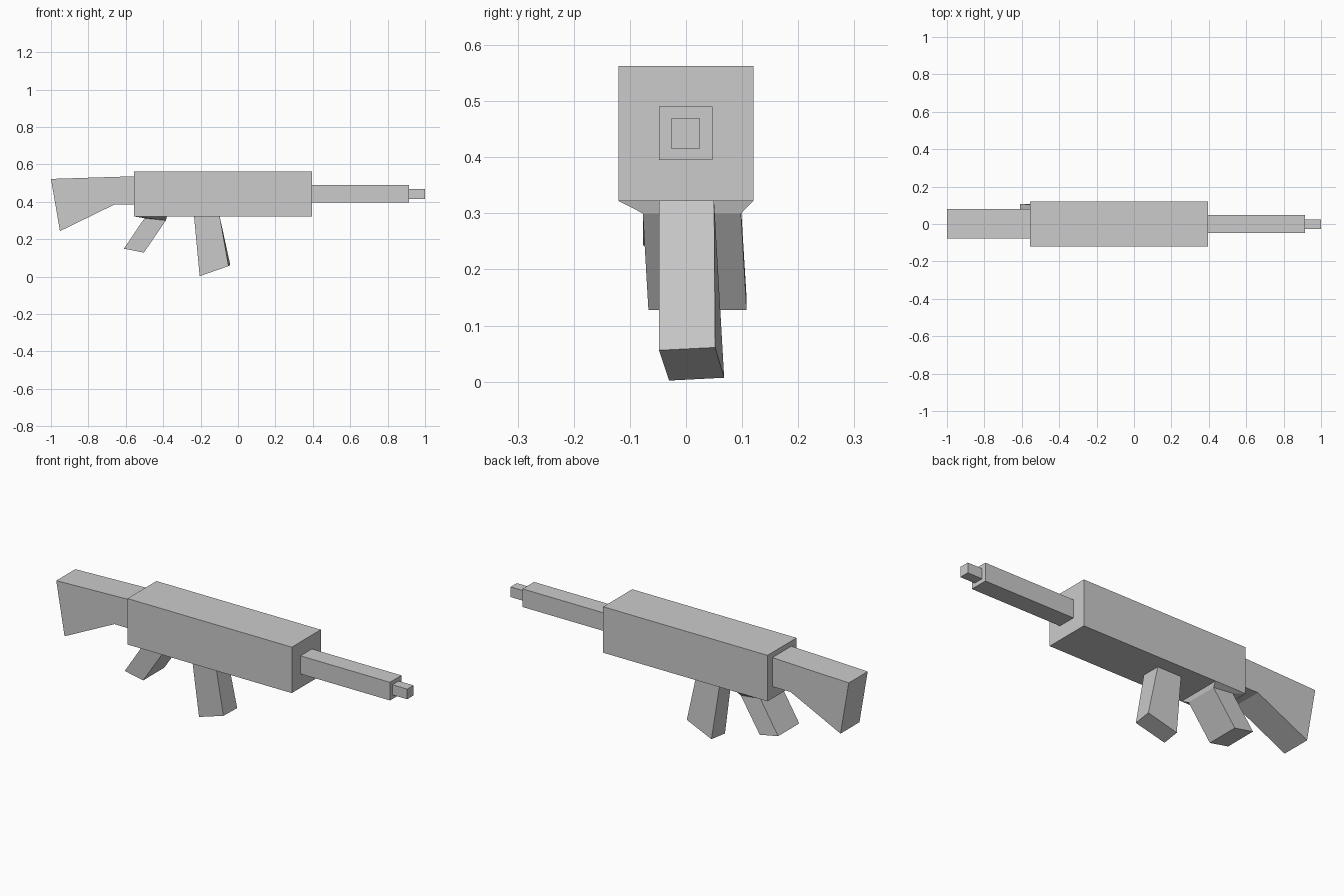
import bpy
import bmesh

cube = bpy.data.objects.get("Cube")
if cube:
    bpy.data.objects.remove(cube, do_unlink=True)

grey = bpy.data.materials.new("light_grey")
grey.use_nodes = True
COLOUR = (0.6, 0.6, 0.6, 1)
grey.diffuse_color = COLOUR
grey.node_tree.nodes["Principled BSDF"].inputs["Base Color"].default_value = COLOUR


def loft(name, rings):
    """Skin a closed solid through matching rings of points."""
    bm = bmesh.new()
    loops = [[bm.verts.new(p) for p in ring] for ring in rings]
    for a, b in zip(loops, loops[1:]):
        for i in range(len(a)):
            j = (i + 1) % len(a)
            bm.faces.new((a[i], a[j], b[j], b[i]))
    bm.faces.new(loops[0])
    bm.faces.new(loops[-1])
    bmesh.ops.recalc_face_normals(bm, faces=bm.faces)
    mesh = bpy.data.meshes.new(name)
    bm.to_mesh(mesh)
    bm.free()
    mesh.materials.append(grey)
    obj = bpy.data.objects.new(name, mesh)
    bpy.context.collection.objects.link(obj)
    return obj


def side_profile(name, points, y0, y1):
    """Extrude an x-z outline across the width."""
    return loft(name, [[(x, y, z) for x, z in points] for y in (y0, y1)])


def box(name, x0, x1, y0, y1, z0, z1):
    return side_profile(name, [(x0, z0), (x1, z0), (x1, z1), (x0, z1)], y0, y1)


def section(back, front, y0, y1):
    """Four-cornered ring from its back and front (x, z) edges."""
    (bx, bz), (fx, fz) = back, front
    return [(bx, y0, bz), (fx, y0, fz), (fx, y1, fz), (bx, y1, bz)]


# Body, barrel and tip
box("receiver", -0.557, 0.396, -0.12, 0.12, 0.322, 0.563)
box("barrel", 0.396, 0.915, -0.048, 0.047, 0.395, 0.49)
box("muzzle", 0.915, 1.0, -0.027, 0.025, 0.416, 0.469)

# Flared shoulder stock
side_profile("stock", [(-1, 0.522), (-0.557, 0.536), (-0.557, 0.384),
                       (-0.663, 0.384), (-0.952, 0.243)], -0.077, 0.08)

# Rear grip with a tapered collar under the receiver
loft("rear_grip", [
    section((-0.557, 0.322), (-0.38, 0.322), -0.12, 0.12),
    section((-0.5, 0.312), (-0.386, 0.3), -0.077, 0.098),
    section((-0.61, 0.149), (-0.503, 0.128), -0.067, 0.108),
])

# Slightly twisted magazine
loft("magazine", [
    section((-0.235, 0.322), (-0.098, 0.322), -0.048, 0.05),
    [(-0.205, -0.03, 0.002), (-0.051, -0.048, 0.056),
     (-0.041, 0.052, 0.061), (-0.195, 0.068, 0.007)],
])
